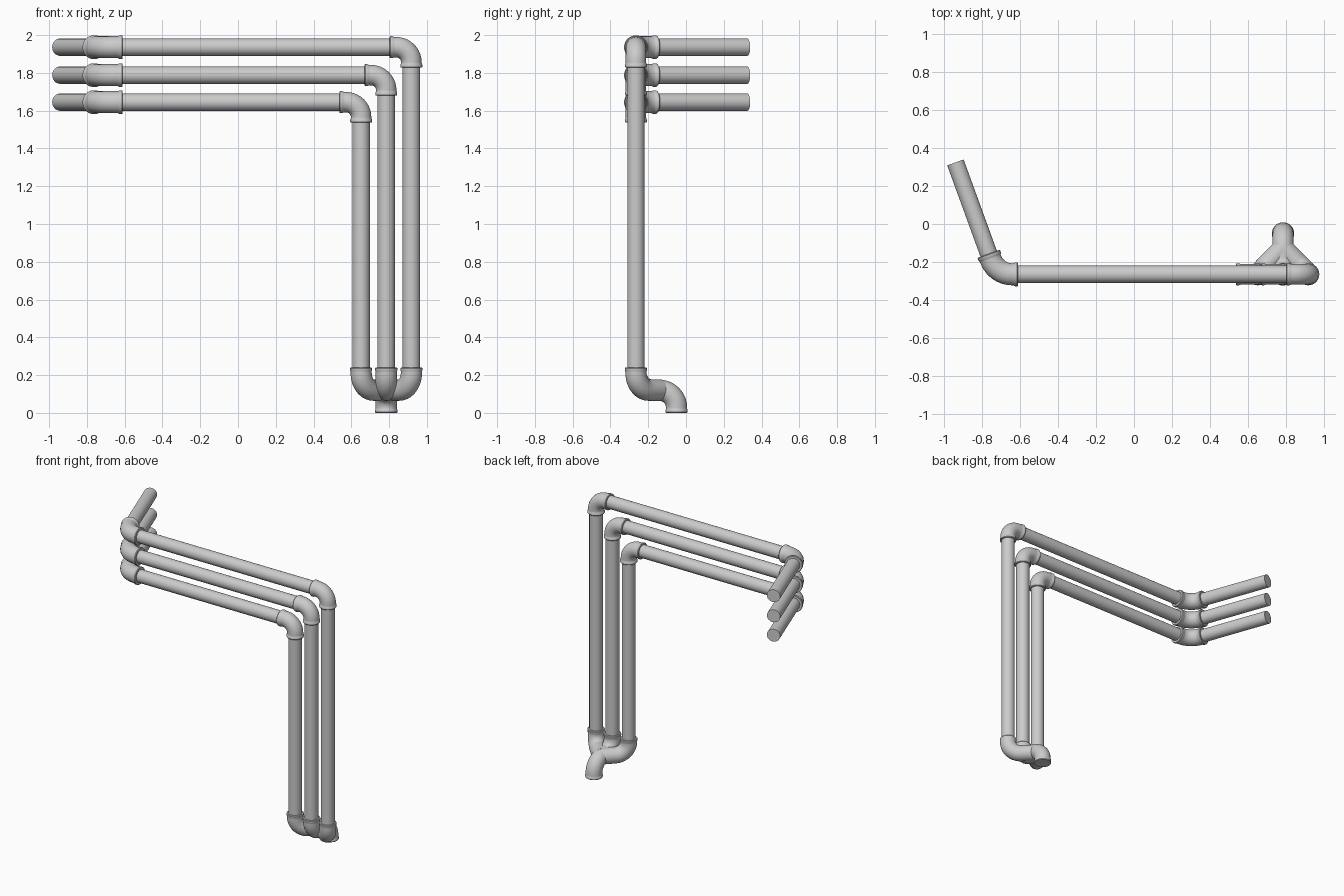
import bpy, bmesh, math
from mathutils import Vector

if "Cube" in bpy.data.objects:
    bpy.data.objects.remove(bpy.data.objects["Cube"])

SIDES = 32


def fillet(points, t, steps=10):
    """Round every inner corner of a path with a tangent length t."""
    pts = [Vector(p) for p in points]
    out = [(pts[0], (pts[1] - pts[0]).normalized())]
    for a, c, b in zip(pts, pts[1:], pts[2:]):
        d1, d2 = (c - a).normalized(), (b - c).normalized()
        turn = d1.angle(d2)
        rad = t / math.tan(turn / 2)
        n = (d2 - d1 * d1.dot(d2)).normalized()
        start = c - d1 * t
        for i in range(steps + 1):
            f = turn * i / steps
            out.append((start + d1 * rad * math.sin(f) + n * rad * (1 - math.cos(f)),
                        d1 * math.cos(f) + n * math.sin(f)))
    out.append((pts[-1], (pts[-1] - pts[-2]).normalized()))
    return out


def sweep(name, rings, normal):
    """Skin circles (point, tangent, radius) along a planar path, capped."""
    bm = bmesh.new()
    n = Vector(normal).normalized()
    loops = []
    for p, d, r in rings:
        s = n.cross(d)
        loops.append([bm.verts.new(p + r * (math.cos(a) * s + math.sin(a) * n))
                      for a in (2 * math.pi * i / SIDES for i in range(SIDES))])
    for a, b in zip(loops, loops[1:]):
        for i in range(SIDES):
            j = (i + 1) % SIDES
            bm.faces.new((a[i], a[j], b[j], b[i]))
    bm.faces.new(loops[0])
    bm.faces.new(loops[-1])
    bmesh.ops.recalc_face_normals(bm, faces=bm.faces)
    me = bpy.data.meshes.new(name)
    bm.to_mesh(me)
    bm.free()
    ob = bpy.data.objects.new(name, me)
    bpy.context.collection.objects.link(ob)
    bpy.ops.object.select_all(action='DESELECT')
    ob.select_set(True)
    bpy.context.view_layer.objects.active = ob
    bpy.ops.object.shade_smooth_by_angle(angle=math.radians(35))


def lip(p, d, inward, body, rim):
    """Rounded collar rings from the open end inwards."""
    return [(p + inward * o, d, r) for o, r in
            ((0, rim - .003), (.004, rim), (.015, rim), (.019, rim - .002), (.026, body))]


def fitting(name, points, t, normal, body=.054, rim=.058, end_rim=True):
    path = fillet(points, t)
    (p0, d0), (p1, d1) = path[0], path[-1]
    rings = lip(p0, d0, d0, body, rim)
    rings += [(p, d, body) for p, d in path[1:-1]]
    rings += lip(p1, d1, -d1, body, rim)[::-1] if end_rim else [(p1, d1, body)]
    sweep(name, rings, normal)


def pipe(name, a, b, r=.046):
    a, b = Vector(a), Vector(b)
    d = (b - a).normalized()
    n = d.cross(Vector((0, 1, 0)) if abs(d.y) < .5 else Vector((0, 0, 1)))
    sweep(name, [(a, d, r), (b, d, r)], n)


Y, CX, LOW, REACH = -.265, .785, .12, .115
bend = Vector((-math.sin(math.radians(20)), math.cos(math.radians(20)), 0))

for tag, x, z in (("inner", .652, 1.645), ("middle", CX, 1.788), ("outer", .918, 1.936)):
    top = Vector((x, Y, z))
    side = Vector((-.726, Y, z))
    # straight pipes
    pipe(tag + "_riser_pipe", (x, Y, .2), top - Vector((0, 0, .085)))
    pipe(tag + "_cross_pipe", top - Vector((.085, 0, 0)), side + Vector((.085, 0, 0)))
    pipe(tag + "_outlet_pipe", side + bend * .085, side + bend * .627)
    # elbows
    fitting(tag + "_top_elbow", [top - Vector((0, 0, .108)), top, top - Vector((REACH, 0, 0))],
            .08, (0, 1, 0))
    fitting(tag + "_side_elbow", [side + Vector((REACH, 0, 0)), side, side + bend * REACH],
            .085, (0, 0, 1), .058, .063)
    # manifold side branches
    if tag != "middle":
        corner, hub = Vector((x, Y, LOW)), Vector((CX, -.13, LOW))
        h = hub - corner
        fitting(tag + "_manifold_branch", [(x, Y, .24), corner, hub], .092,
                h.cross(Vector((0, 0, 1))), .056, .058, end_rim=False)

# manifold trunk with floor outlet
fitting("manifold_trunk", [(CX, Y, .24), (CX, Y, LOW), (CX, -.05, LOW), (CX, -.05, 0)],
        .092, (1, 0, 0), .056, .059)
